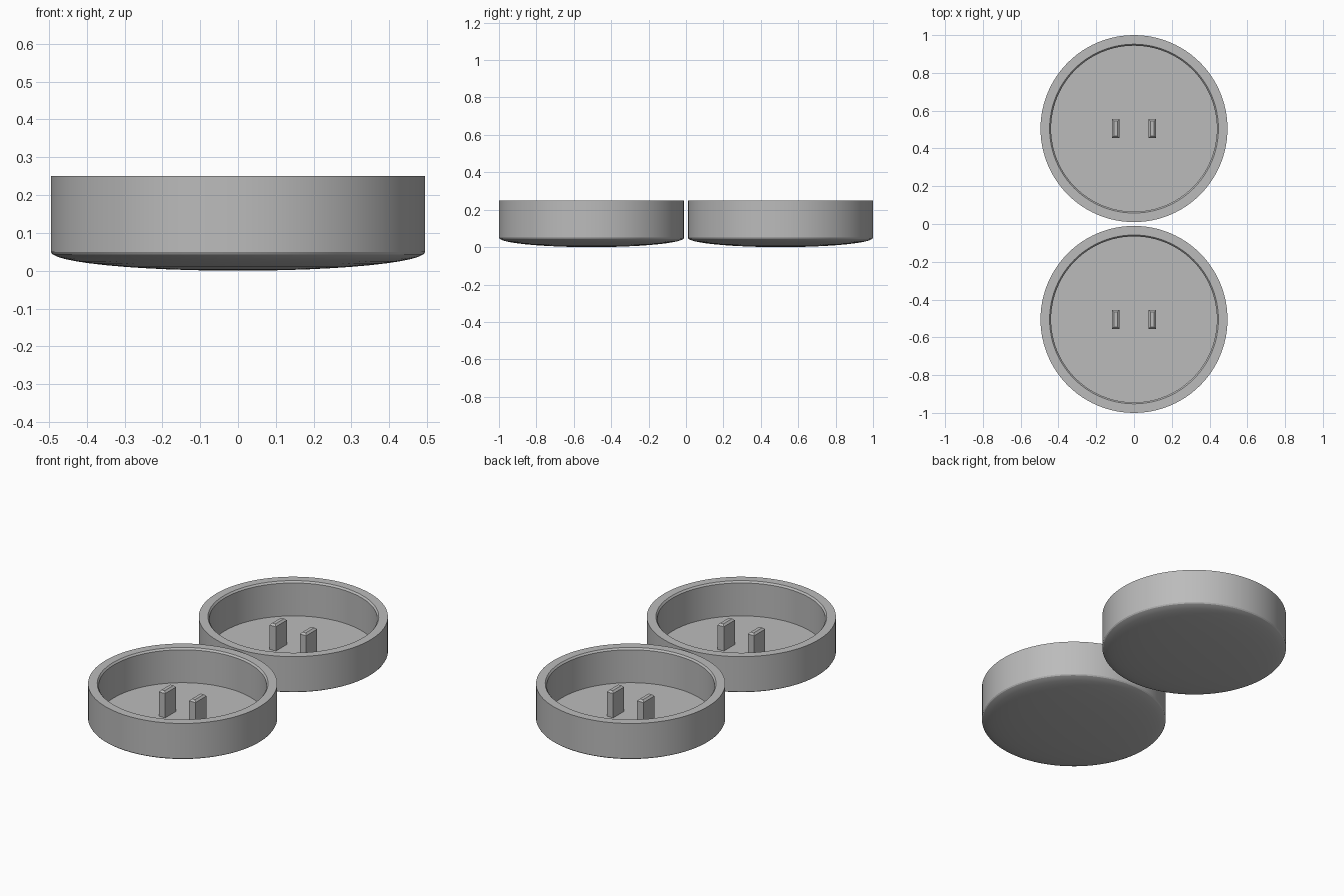
import bpy
import bmesh
import math
from mathutils import Matrix

cube = bpy.data.objects.get("Cube")
if cube:
    bpy.data.objects.remove(cube, do_unlink=True)

RADIUS = 0.495
HEIGHT = 0.25
FLOOR = 0.05
SEGMENTS = 96

grey = bpy.data.materials.new("plain grey")
grey.use_nodes = True
colour = (0.5, 0.5, 0.5, 1)
grey.diffuse_color = colour
grey.node_tree.nodes["Principled BSDF"].inputs["Base Color"].default_value = colour


def make_object(name, bm, location):
    bmesh.ops.recalc_face_normals(bm, faces=bm.faces)
    mesh = bpy.data.meshes.new(name)
    bm.to_mesh(mesh)
    bm.free()
    mesh.materials.append(grey)
    obj = bpy.data.objects.new(name, mesh)
    obj.location = location
    bpy.context.collection.objects.link(obj)
    return obj


def make_cup(name, y):
    # Shallow elliptical underside, straight wall, chamfered inner lip, flat floor
    steps = 12
    profile = []
    for i in range(steps + 1):
        a = math.pi / 2 * i / steps
        profile.append((RADIUS * math.sin(a), FLOOR * (1 - math.cos(a))))
    profile += [(RADIUS, HEIGHT), (0.447, HEIGHT), (0.439, HEIGHT - 0.01),
                (0.439, FLOOR), (0, FLOOR)]
    bm = bmesh.new()
    verts = [bm.verts.new((r, 0, z)) for r, z in profile]
    edges = [bm.edges.new(pair) for pair in zip(verts, verts[1:])]
    bmesh.ops.spin(bm, geom=verts + edges, cent=(0, 0, 0), axis=(0, 0, 1),
                   angle=2 * math.pi, steps=SEGMENTS)
    bmesh.ops.remove_doubles(bm, verts=bm.verts, dist=0.0001)
    obj = make_object(name, bm, (0, y, 0))
    bpy.ops.object.select_all(action="DESELECT")
    obj.select_set(True)
    bpy.context.view_layer.objects.active = obj
    bpy.ops.object.shade_smooth_by_angle(angle=math.radians(30))


def make_peg(name, x, y):
    # Rectangular peg with a chamfered top, seated slightly in the floor
    base, top = FLOOR - 0.005, 0.2
    bm = bmesh.new()
    size = Matrix.Diagonal((0.04, 0.1, top - base, 1))
    bmesh.ops.create_cube(bm, size=1, matrix=Matrix.Translation((0, 0, (base + top) / 2)) @ size)
    rim = [e for e in bm.edges if all(v.co.z > top - 0.001 for v in e.verts)]
    bmesh.ops.bevel(bm, geom=rim, offset=0.01, segments=1, affect="EDGES")
    make_object(name, bm, (x, y, 0))


for place, y in (("front", -0.505), ("back", 0.505)):
    make_cup(place + "_cup", y)
    for side, x in (("left", 0.097), ("right", -0.097)):
        make_peg(f"{place}_{side}_peg", x, y)
